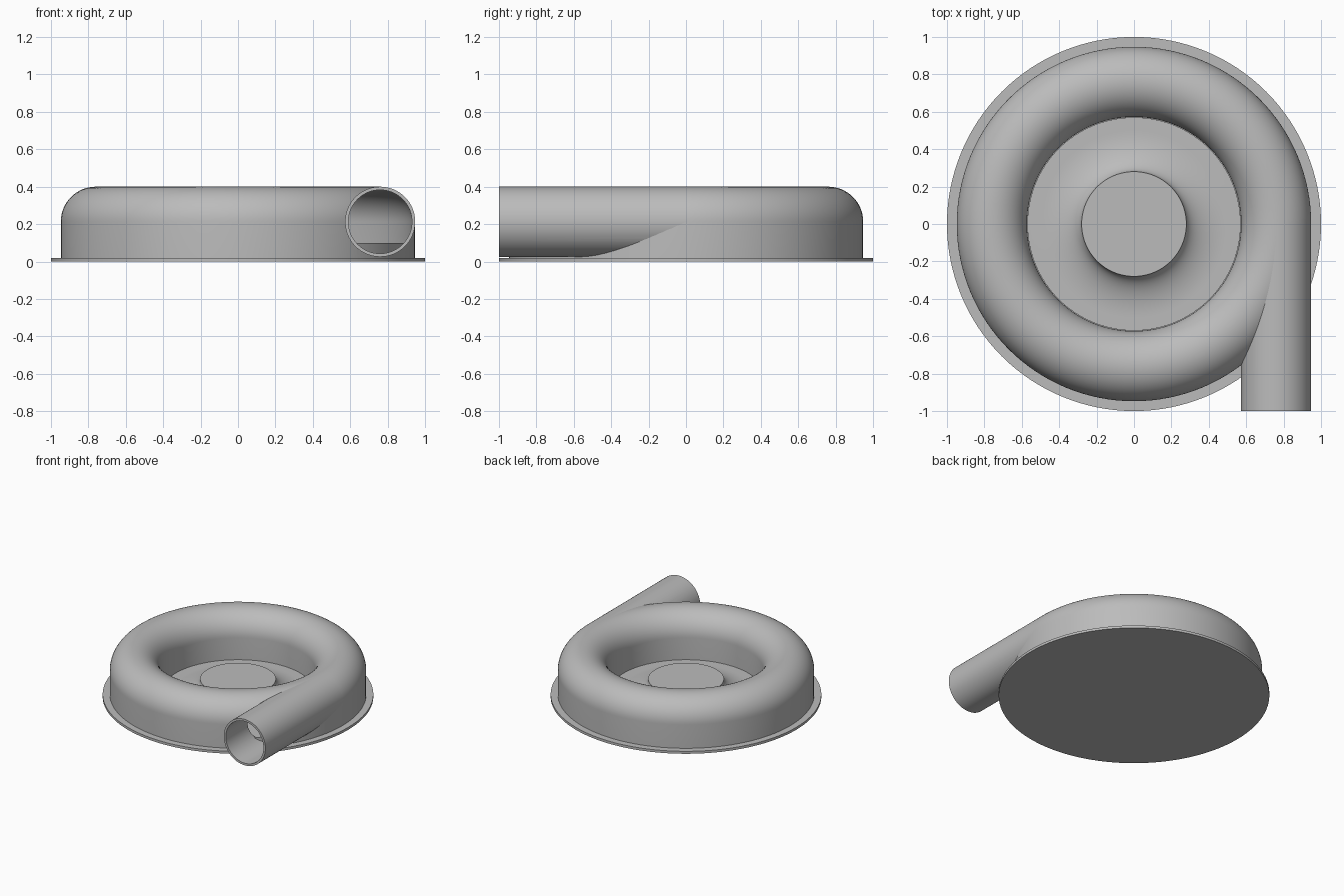
import bpy, bmesh, math
from mathutils import Matrix

cube = bpy.data.objects.get("Cube")
if cube:
    bpy.data.objects.remove(cube, do_unlink=True)

metal = bpy.data.materials.new("cast_grey")
metal.use_nodes = True
GREY = (0.5, 0.5, 0.5, 1)
metal.diffuse_color = GREY
metal.node_tree.nodes["Principled BSDF"].inputs["Base Color"].default_value = GREY

BASE_TOP = 0.02
FLOOR = 0.10            # height of the channel floor
RING, AXIS_Z = 0.76, 0.2125
OUTER, BORE = 0.1875, 0.17


def lathe(name, profile, closed=True, steps=128, matrix=None):
    """Turn a radius/height profile around z."""
    bm = bmesh.new()
    verts = [bm.verts.new((r, 0, z)) for r, z in profile]
    edges = [bm.edges.new(p) for p in zip(verts, verts[1:])]
    if closed:
        edges.append(bm.edges.new((verts[-1], verts[0])))
    bmesh.ops.spin(bm, geom=verts + edges, axis=(0, 0, 1), cent=(0, 0, 0),
                   angle=math.tau, steps=steps, use_duplicate=False)
    bmesh.ops.remove_doubles(bm, verts=bm.verts[:], dist=1e-5)
    bmesh.ops.recalc_face_normals(bm, faces=bm.faces[:])
    if matrix:
        bm.transform(matrix)
    mesh = bpy.data.meshes.new(name)
    bm.to_mesh(mesh)
    bm.free()
    mesh.materials.append(metal)
    obj = bpy.data.objects.new(name, mesh)
    bpy.context.collection.objects.link(obj)
    return obj


def arch(radius, bottom):
    """Cross-section with upright sides and a half-round top."""
    n = 32
    top = [(RING + radius * math.cos(math.pi * i / n),
            AXIS_Z + radius * math.sin(math.pi * i / n)) for i in range(n + 1)]
    return [(RING + radius, bottom)] + top + [(RING - radius, bottom)]


def activate(obj):
    bpy.ops.object.select_all(action='DESELECT')
    obj.select_set(True)
    bpy.context.view_layer.objects.active = obj


def cut(obj, cutter):
    mod = obj.modifiers.new("cut", 'BOOLEAN')
    mod.operation, mod.solver, mod.object = 'DIFFERENCE', 'EXACT', cutter
    activate(obj)
    bpy.ops.object.modifier_apply(modifier=mod.name)


# Base plate and flared central hub
base = lathe("base_plate", [(0, 0), (1, 0), (1, BASE_TOP), (0, BASE_TOP)], closed=False)
flare = []
for i in range(17):
    a = math.pi / 2 * i / 16
    flare.append((0.50 - 0.22 * math.sin(a), 0.145 - 0.11 * math.cos(a) ** 1.0
                  if i == 16 else 0.035 + 0.11 * (1 - math.cos(a))))
hub = lathe("hub", [(0.57, BASE_TOP - 0.005), (0.57, 0.035)] + flare + [(0, 0.145)],
            closed=False)

# Ring-shaped housing with a hollow channel
housing = lathe("volute_housing", arch(OUTER, BASE_TOP - 0.005))
channel = lathe("channel_cutter", arch(BORE, FLOOR))
r_in, r_out = RING - OUTER + 0.008, RING + OUTER - 0.008
channel_floor = lathe("channel_floor", [(r_in, BASE_TOP), (r_out, BASE_TOP),
                                        (r_out, FLOOR), (r_in, FLOOR)])

# Straight outlet pipe running forward from the side of the ring
along_pipe = Matrix.Translation((RING, 0, AXIS_Z)) @ Matrix.Rotation(math.pi / 2, 4, 'X')
pipe = lathe("outlet_pipe", [(BORE, 0), (OUTER, 0), (OUTER, 1), (BORE, 1)],
             steps=64, matrix=along_pipe)
bore = lathe("bore_cutter", [(0, 0), (BORE, 0), (BORE, 1.1), (0, 1.1)],
             closed=False, steps=64, matrix=along_pipe)

cut(housing, channel)
cut(housing, bore)
cut(pipe, channel)
for helper in (channel, bore):
    bpy.data.objects.remove(helper, do_unlink=True)

# Smooth curved walls, crisp rims
for obj in (base, hub, housing, channel_floor, pipe):
    activate(obj)
    bpy.ops.object.shade_smooth_by_angle(angle=math.radians(35))
